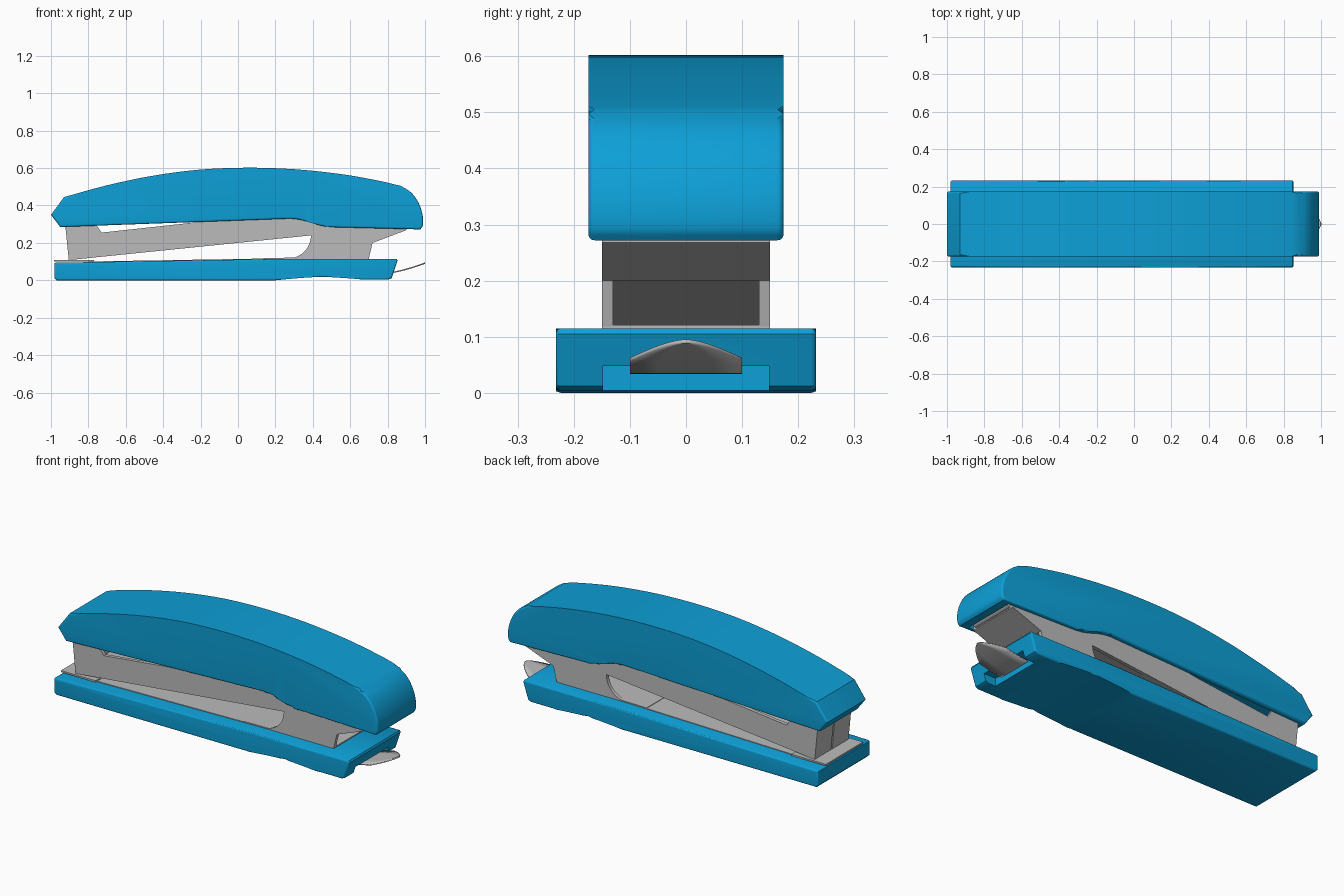
import bpy, bmesh, math
from mathutils import Vector

if "Cube" in bpy.data.objects:
    bpy.data.objects.remove(bpy.data.objects["Cube"])


def material(name, rgb):
    m = bpy.data.materials.new(name)
    m.diffuse_color = (*rgb, 1)
    m.use_nodes = True
    m.node_tree.nodes["Principled BSDF"].inputs["Base Color"].default_value = m.diffuse_color
    return m


BLUE = material("bright blue", (0.004, 0.35, 0.68))
GREY = material("steel grey", (0.50, 0.50, 0.50))


def finish(bm, name, mat):
    bmesh.ops.recalc_face_normals(bm, faces=bm.faces)
    me = bpy.data.meshes.new(name)
    bm.to_mesh(me)
    bm.free()
    ob = bpy.data.objects.new(name, me)
    bpy.context.collection.objects.link(ob)
    me.materials.append(mat)
    return ob


def smooth(ob, angle=30):
    bpy.ops.object.select_all(action='DESELECT')
    ob.select_set(True)
    bpy.context.view_layer.objects.active = ob
    bpy.ops.object.shade_smooth_by_angle(angle=math.radians(angle))


def prism(name, profile, y0, y1, mat, bevel=0):
    """Extrude an (x, z) side profile from y0 to y1, rounding the side rims."""
    bm = bmesh.new()
    face = bm.faces.new([bm.verts.new((x, y0, z)) for x, z in profile])
    ret = bmesh.ops.extrude_face_region(bm, geom=[face])
    for v in ret["geom"]:
        if isinstance(v, bmesh.types.BMVert):
            v.co.y = y1
    if bevel:
        rims = [e for e in bm.edges if abs(e.verts[0].co.y - e.verts[1].co.y) < 1e-6]
        bmesh.ops.bevel(bm, geom=rims, offset=bevel, offset_type='OFFSET',
                        segments=5, profile=0.5, affect='EDGES', clamp_overlap=True)
    return finish(bm, name, mat)


def cut(ob, cutter):
    mod = ob.modifiers.new("cut", 'BOOLEAN')
    mod.operation, mod.solver, mod.object = 'DIFFERENCE', 'EXACT', cutter
    bpy.context.view_layer.objects.active = ob
    bpy.ops.object.modifier_apply(modifier=mod.name)
    bpy.data.objects.remove(cutter)


def curve(pts, n=4):
    """Catmull-Rom curve through the points."""
    p = [Vector(q) for q in pts]
    p = [2 * p[0] - p[1]] + p + [2 * p[-1] - p[-2]]
    out = []
    for i in range(1, len(p) - 2):
        a, b, c, d = p[i - 1:i + 3]
        for k in range(n):
            t = k / n
            out.append(0.5 * (2 * b + (c - a) * t + (2 * a - 5 * b + 4 * c - d) * t * t
                              + (3 * b - a - 3 * c + d) * t ** 3))
    return [tuple(q) for q in out] + [tuple(pts[-1])]


# Arched top cover with a hollow underside
arch = curve([(-0.93, 0.445), (-0.7, 0.508), (-0.45, 0.56), (-0.2, 0.592), (0.05, 0.602),
              (0.3, 0.594), (0.55, 0.568), (0.75, 0.533), (0.87, 0.505)])
heel = curve([(0.87, 0.505), (0.925, 0.47), (0.965, 0.415), (0.987, 0.35), (0.988, 0.295), (0.975, 0.272)])
belly = curve([(0.5, 0.284), (0.44, 0.293), (0.34, 0.322), (0.28, 0.33)])
cover = prism("top_cover", [(-1.0, 0.35)] + arch + heel[1:] + belly + [(-0.95, 0.285)],
              -0.174, 0.174, BLUE, 0.025)
pocket = prism("pocket", [(-0.93, 0.2), (0.93, 0.2), (0.93, 0.40), (0.8, 0.48), (0.4, 0.55),
                          (-0.3, 0.55), (-0.93, 0.40)], -0.151, 0.151, BLUE)
cut(cover, pocket)
smooth(cover)

# Base with a shallow finger arch below and a notch at the rear
under = curve([(0.67, 0.004), (0.57, 0.012), (0.45, 0.018), (0.33, 0.012), (0.2, 0.0)])
base = prism("base", [(-0.982, 0.012), (-0.982, 0.09), (-0.975, 0.094), (0.28, 0.115), (0.848, 0.115),
                      (0.853, 0.105), (0.822, 0.012), (0.805, 0.004)] + under + [(-0.97, 0.0)],
             -0.232, 0.232, BLUE, 0.022)
cut(base, prism("notch", [(0.76, -0.1), (1.0, -0.1), (1.0, 0.048), (0.76, 0.048)],
                -0.148, 0.148, BLUE))
smooth(base)

# Side walls of the steel magazine and rear bracket
arc = [(0.27 + 0.12 * math.cos(a), 0.24 + 0.122 * math.sin(a))
       for a in [-math.pi / 2 * k / 10 for k in range(11)]]
wall = [(-0.925, 0.31), (-0.905, 0.108)] + arc + [
    (0.70, 0.118), (0.72, 0.203), (0.9, 0.27), (0.9, 0.33), (0.2, 0.37),
    (-0.15, 0.325), (-0.27, 0.305), (-0.73, 0.255), (-0.765, 0.31)]
for side, y in (("front", -0.15), ("back", 0.13)):
    smooth(prism(f"magazine_wall_{side}", wall, y, y + 0.02, GREY))
# Folded nose plates with a centre slit
for side, y in (("front", -0.13), ("back", 0.005)):
    prism(f"nose_plate_{side}", [(-0.925, 0.31), (-0.905, 0.108), (-0.885, 0.11), (-0.905, 0.31)],
          y, y + 0.125, GREY)
# Magazine floor, sloped rear plate, bracket foot and hinge pin
prism("magazine_floor", [(-0.9, 0.11), (0.39, 0.245), (0.85, 0.29), (0.85, 0.305), (0.39, 0.262),
                         (-0.9, 0.127)], -0.13, 0.13, GREY)
prism("rear_slope_plate", [(0.72, 0.2), (0.9, 0.268), (0.9, 0.288), (0.72, 0.22)], -0.15, 0.15, GREY)
prism("bracket_foot", [(0.14, 0.105), (0.70, 0.11), (0.70, 0.121), (0.28, 0.121), (0.14, 0.119)],
      -0.15, 0.15, GREY)
pin = [(0.9 + 0.022 * math.cos(k * math.pi / 8), 0.296 + 0.022 * math.sin(k * math.pi / 8))
       for k in range(16)]
smooth(prism("hinge_pin", pin, -0.13, 0.13, GREY))

# Steel strip along the base and the anvil under the nose
prism("base_strip", [(-0.8, 0.09), (0.15, 0.106), (0.15, 0.1165), (-0.8, 0.1005)], -0.15, 0.15, GREY)
prism("anvil", [(-0.985, 0.1), (-0.77, 0.1), (-0.77, 0.109), (-0.985, 0.109)], -0.165, 0.165, GREY)

# Curved rear tongue with a rounded tip
bm = bmesh.new()
rows = []
for k in range(17):
    t = k / 16
    x = 0.75 + 0.25 * (1 - (1 - t) ** 1.6)
    z = 0.037 + 0.055 * max(0, (x - 0.78) / 0.22) ** 1.5
    w = 0.1 if x < 0.9 else max(0.004, 0.1 * (1 - (x - 0.9) / 0.1) ** 0.6)
    rows.append([bm.verts.new((x, w * s, z)) for s in (-1, -0.5, 0, 0.5, 1)])
for r0, r1 in zip(rows, rows[1:]):
    for i in range(4):
        bm.faces.new((r0[i], r0[i + 1], r1[i + 1], r1[i]))
tongue = finish(bm, "rear_tongue", GREY)
thick = tongue.modifiers.new("thickness", 'SOLIDIFY')
thick.thickness, thick.offset = 0.007, 0
smooth(tongue)
